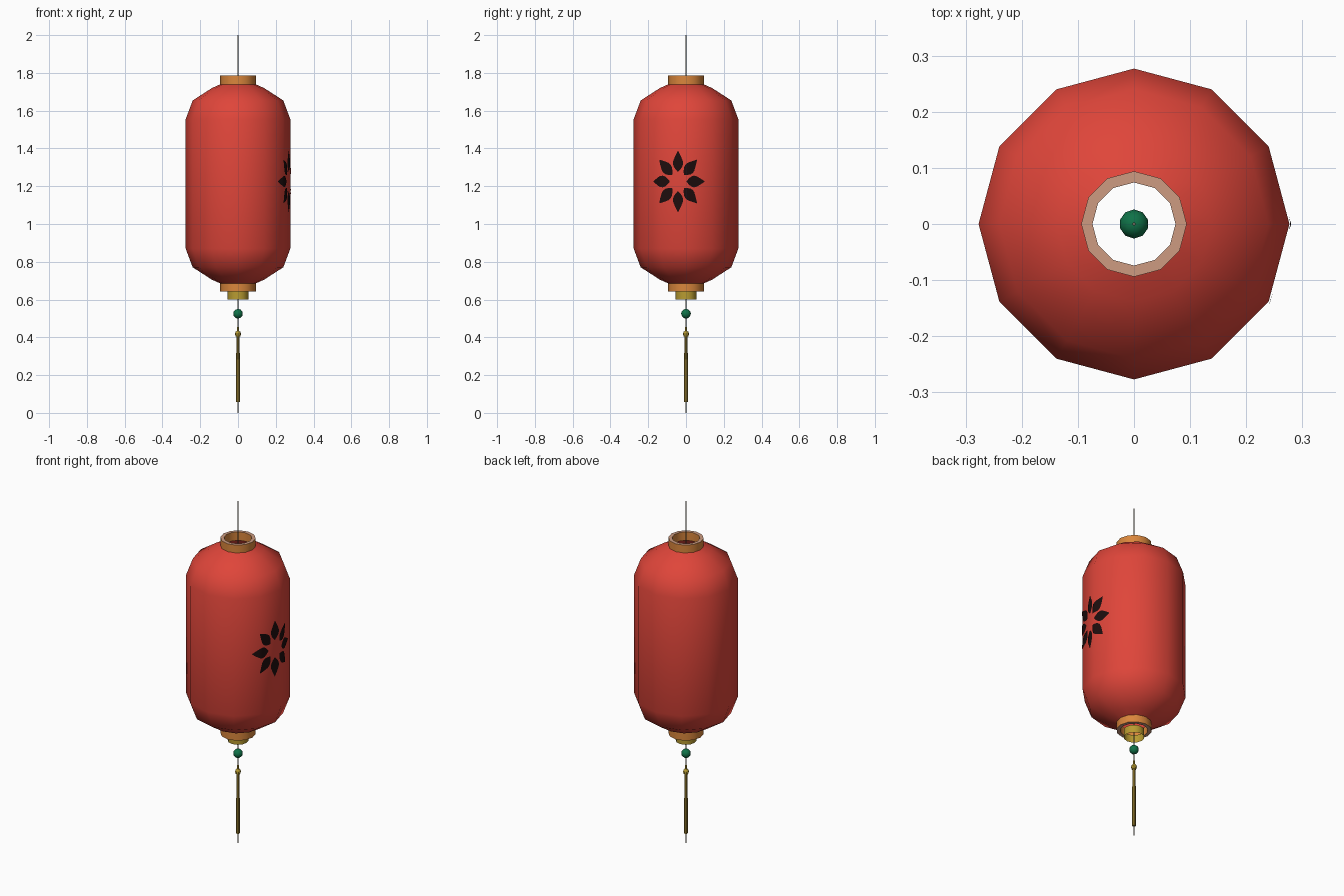
import bpy, bmesh, math
from math import sin, cos, pi, radians

if "Cube" in bpy.data.objects:
    bpy.data.objects.remove(bpy.data.objects["Cube"])


def mat(name, r, g, b):
    m = bpy.data.materials.new(name)
    m.diffuse_color = (r, g, b, 1)
    m.use_nodes = True
    m.node_tree.nodes["Principled BSDF"].inputs["Base Color"].default_value = m.diffuse_color
    return m


RED = mat("lantern red", 0.74, 0.06, 0.042)
ORANGE = mat("collar orange", 0.70, 0.24, 0.045)
TAN = mat("rim tan", 0.61, 0.33, 0.22)
GOLD = mat("gold", 0.48, 0.33, 0.03)
TASSEL = mat("dark gold", 0.33, 0.22, 0.03)
GREEN = mat("jade green", 0.005, 0.17, 0.065)
BLACK = mat("flower black", 0.012, 0.004, 0.004)
CORD = mat("cord grey", 0.16, 0.14, 0.09)


def finish(name, bm, mats, smooth=40):
    me = bpy.data.meshes.new(name)
    bm.to_mesh(me)
    bm.free()
    ob = bpy.data.objects.new(name, me)
    bpy.context.collection.objects.link(ob)
    for m in mats:
        me.materials.append(m)
    bpy.ops.object.select_all(action='DESELECT')
    ob.select_set(True)
    bpy.context.view_layer.objects.active = ob
    bpy.ops.object.shade_smooth_by_angle(angle=radians(smooth))
    return ob


def lathe(name, profile, mats, n=12, closed=False):
    """Spin (radius, z) points, listed bottom to top on the outside."""
    bm = bmesh.new()
    rings = []
    for r, z in profile:
        if r == 0:
            rings.append([bm.verts.new((0, 0, z))] * n)
        else:
            rings.append([bm.verts.new((r * cos(2 * pi * i / n), r * sin(2 * pi * i / n), z))
                          for i in range(n)])
    pairs = list(zip(rings, rings[1:]))
    if closed:
        pairs.append((rings[-1], rings[0]))
    for a, b in pairs:
        for i in range(n):
            j = (i + 1) % n
            vs = list(dict.fromkeys((a[i], a[j], b[j], b[i])))
            f = bm.faces.new(vs)
            f.normal_update()
            # flat rims take the second colour
            if len(mats) > 1 and abs(f.normal.z) > 0.9:
                f.material_index = 1
    return finish(name, bm, mats)


# Paper body: straight sides with rounded, open ends
R, Z0, Z1, CAP = 0.277, 0.87, 1.555, 0.187
cap = [(R, 0), (R * cos(pi / 6), CAP * 0.53), (R * 0.5, CAP * 0.88), (0.088, CAP)]
lathe("lantern_body", [(r, Z0 - h) for r, h in reversed(cap)] + [(r, Z1 + h) for r, h in cap], [RED])

# Collars at both ends
for name, lo, hi in (("top_collar", 1.735, 1.785), ("bottom_collar", 0.642, 0.69)):
    lathe(name, [(0.094, lo), (0.094, hi), (0.074, hi), (0.074, lo)], [ORANGE, TAN], closed=True)

# Thin open gold ring below the bottom collar
lathe("gold_ring", [(0.055, 0.6), (0.055, 0.645)], [GOLD])

# Cord through the whole lantern
lathe("cord", [(0, 0), (0.003, 0), (0.003, 2), (0, 2)], [CORD], n=6)

# Jade bead
bm = bmesh.new()
bmesh.ops.create_icosphere(bm, subdivisions=2, radius=0.026)
bmesh.ops.translate(bm, verts=bm.verts, vec=(0, 0, 0.525))
finish("jade_bead", bm, [GREEN])

# Tassel with its knot
lathe("tassel", [(0, 0.058), (0.01, 0.058), (0.009, 0.41), (0, 0.41)], [TASSEL], n=8)
lathe("tassel_knot", [(0, 0.4), (0.012, 0.405), (0.016, 0.418), (0.012, 0.43),
                      (0.006, 0.434), (0.005, 0.456), (0, 0.456)], [GOLD], n=8)


# Flower: eight pointed petals laid on the twelve-sided body
def on_body(s, z):
    a = radians(-9) + s / R
    k = (a % (pi / 6)) - pi / 12
    r = R * cos(pi / 12) / cos(k) + 0.003
    return (r * cos(a), r * sin(a), z)


SHAPE = [(0.052, 0.002), (0.065, 0.016), (0.08, 0.027), (0.095, 0.031),
         (0.11, 0.029), (0.125, 0.022), (0.142, 0.013), (0.162, 0.001)]
bm = bmesh.new()
for p in range(8):
    t = p * pi / 4
    rows = []
    for d, w in SHAPE:
        row = []
        for i in range(7):
            v = w * (i / 3 - 1)
            x, y = d * cos(t) - v * sin(t), d * sin(t) + v * cos(t)
            row.append(bm.verts.new(on_body(x * 0.9, 1.225 + y)))
        rows.append(row)
    for a, b in zip(rows, rows[1:]):
        for i in range(6):
            bm.faces.new((a[i], b[i], b[i + 1], a[i + 1]))
finish("flower_petals", bm, [BLACK])
